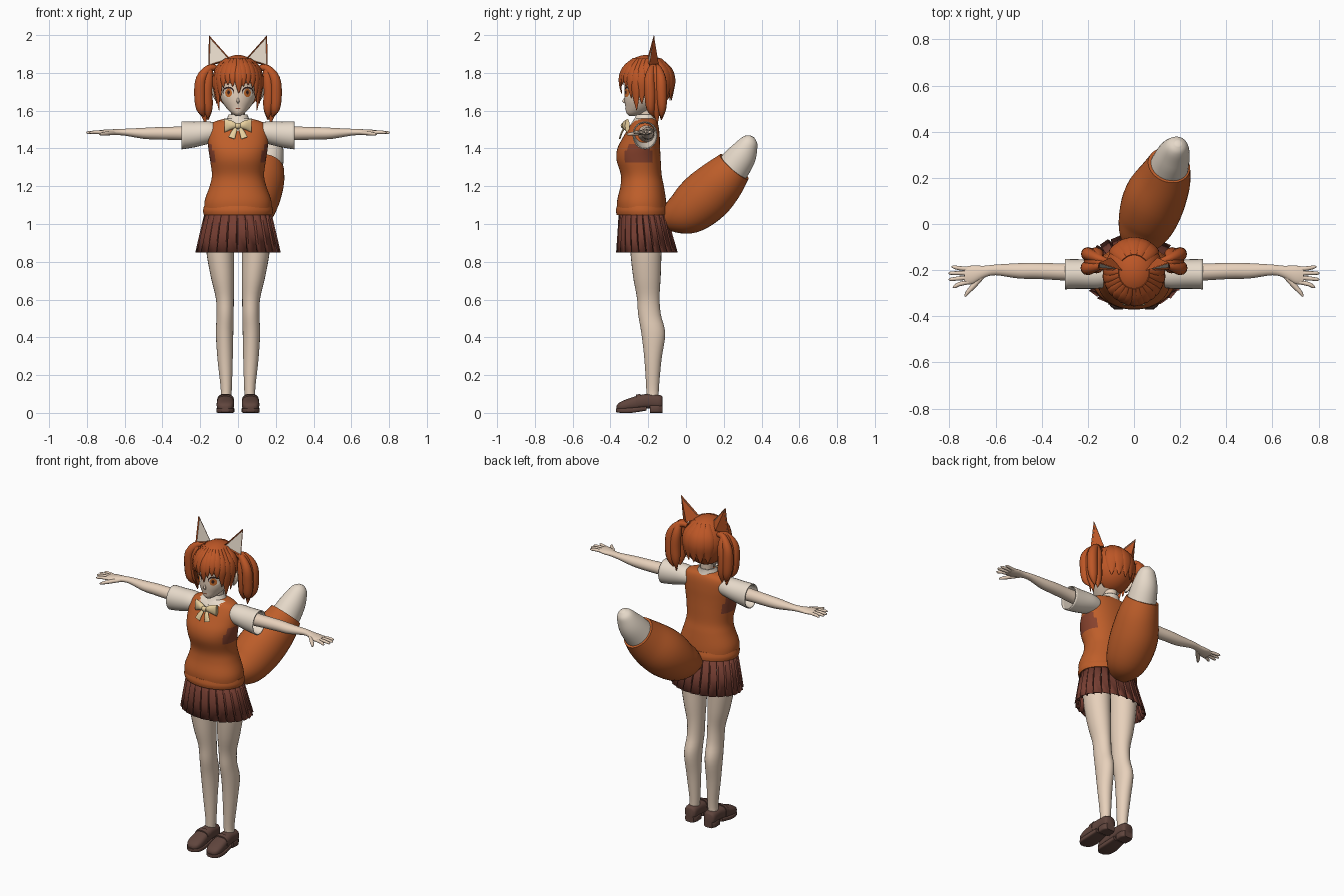
import bpy, bmesh
from math import sin, cos, pi, sqrt, radians
from mathutils import Vector
from mathutils.bvhtree import BVHTree

if "Cube" in bpy.data.objects:
    bpy.data.objects.remove(bpy.data.objects["Cube"])

X, Y, Z = Vector((1, 0, 0)), Vector((0, 1, 0)), Vector((0, 0, 1))


def material(name, *rgb):
    m = bpy.data.materials.new(name)
    m.use_nodes = True
    col = [((c / 255 + 0.055) / 1.055) ** 2.4 for c in rgb] + [1]
    m.diffuse_color = col
    m.node_tree.nodes["Principled BSDF"].inputs["Base Color"].default_value = col
    return m


HAIR = material("hair orange", 188, 86, 38)
VEST = material("vest orange", 190, 94, 42)
SKIN = material("skin", 236, 213, 191)
SHIRT = material("cream cloth", 232, 219, 203)
SKIRT = material("skirt maroon", 118, 62, 50)
SHOE = material("shoe brown", 96, 69, 61)
BOW = material("bow yellow", 232, 208, 158)
DARK = material("dark line", 50, 30, 28)
IRIS = material("amber", 205, 110, 45)
SHADE = material("underarm brown", 135, 66, 45)


def finish(name, bm, mat, mirror=False, angle=40, thick=0):
    """Turn a bmesh into an object with shading and modifiers."""
    bmesh.ops.recalc_face_normals(bm, faces=bm.faces)
    me = bpy.data.meshes.new(name)
    bm.to_mesh(me)
    bm.free()
    me.shade_smooth()
    me.set_sharp_from_angle(angle=radians(angle))
    me.materials.append(mat)
    ob = bpy.data.objects.new(name, me)
    bpy.context.collection.objects.link(ob)
    if thick:
        ob.modifiers.new("thickness", "SOLIDIFY").thickness = thick
    if mirror:
        ob.modifiers.new("mirror", "MIRROR").use_mirror_merge = False
    return ob


def resample(rings, steps):
    """Smooth curve through the ring values."""
    r = [Vector(q) for q in rings]
    out = []
    for i in range(len(r) - 1):
        p0, p1, p2, p3 = r[max(i - 1, 0)], r[i], r[i + 1], r[min(i + 2, len(r) - 1)]
        for k in range(steps):
            t = k / steps
            out.append(p1 + (p2 - p0) * (t / 2) + (p0 * 2 - p1 * 5 + p2 * 4 - p3) * (t * t / 2)
                       + (p1 * 3 - p0 - p2 * 3 + p3) * (t ** 3 / 2))
    return out + [r[-1]]


def loft(name, rings, mat, ref=X, axis=None, sides=24, steps=4, power=1, cap=True, **kw):
    """Skin over rings (x, y, z, half width along ref, other half width)."""
    rings = resample(rings, steps)
    bm = bmesh.new()
    rows = []
    for i, r in enumerate(rings):
        c = Vector(r[:3])
        t = axis or (Vector(rings[min(i + 1, len(rings) - 1)][:3]) - Vector(rings[max(i - 1, 0)][:3])).normalized()
        u = (ref - t * ref.dot(t)).normalized()
        v = t.cross(u)
        row = []
        for k in range(sides):
            a = 2 * pi * k / sides
            ca, sa = cos(a), sin(a)
            ca = abs(ca) ** power * (1 if ca > 0 else -1)
            sa = abs(sa) ** power * (1 if sa > 0 else -1)
            row.append(bm.verts.new(c + u * (ca * r[3]) + v * (sa * r[4])))
        rows.append(row)
    for a, b in zip(rows, rows[1:]):
        for k in range(sides):
            j = (k + 1) % sides
            bm.faces.new((a[k], a[j], b[j], b[k]))
    if cap:
        bm.faces.new(rows[0])
        bm.faces.new(rows[-1])
    return finish(name, bm, mat, **kw)


def paint(ob, mat, rule):
    ob.data.materials.append(mat)
    for p in ob.data.polygons:
        if rule(p.center, p.normal):
            p.material_index = len(ob.data.materials) - 1


# Legs and shoes
loft("legs", [(.068, -.177, .06, .03, .034), (.062, -.177, .12, .029, .033), (.068, -.175, .28, .04, .045),
              (.071, -.173, .42, .046, .063), (.068, -.193, .52, .045, .06), (.07, -.2, .61, .048, .06),
              (.082, -.207, .72, .062, .073), (.094, -.212, .86, .074, .083), (.092, -.212, 1, .078, .09)],
     SKIN, axis=Z, mirror=True)
loft("shoe_uppers", [(.065, -.125, .055, .026, .03), (.065, -.14, .058, .038, .037), (.065, -.2, .062, .04, .038),
                     (.066, -.25, .055, .044, .038), (.067, -.32, .04, .046, .03), (.067, -.355, .033, .035, .02),
                     (.067, -.367, .028, .015, .01)], SHOE, axis=Y, power=.75, mirror=True)
loft("shoe_soles", [(.067, -.37, .014, .018, .01), (.067, -.345, .013, .042, .013), (.067, -.29, .014, .048, .014),
                    (.066, -.21, .024, .04, .012)], SHOE, axis=Y, power=.4, mirror=True)
loft("shoe_heels", [(.065, -.19, .021, .038, .021), (.065, -.15, .021, .04, .021), (.065, -.125, .021, .028, .021)],
     SHOE, axis=Y, power=.4, mirror=True)
loft("shoe_straps", [(.066, -.265, .055, .046, .041), (.066, -.24, .06, .045, .041)], SHOE, axis=Y, power=.75,
     mirror=True)

# Pleated skirt: a saw-tooth outline flared downwards
bm = bmesh.new()
PLEATS = 24
rows = []
for z, cy, rx, ry in ((1.08, -.23, .172, .125), (.95, -.218, .203, .145), (.85, -.207, .226, .163)):
    row = []
    for i in range(PLEATS):
        for turn, k in ((0, 1), (.82, .97), (.9, .9)):
            a = 2 * pi * (i + turn) / PLEATS
            row.append(bm.verts.new((rx * k * sin(a), cy - ry * k * cos(a), z)))
    rows.append(row)
for a, b in zip(rows, rows[1:]):
    for k in range(len(a)):
        j = (k + 1) % len(a)
        bm.faces.new((a[k], a[j], b[j], b[k]))
finish("pleated_skirt", bm, SKIRT, angle=20, thick=.004)

# Vest with shirt showing at the neckline
vest = loft("vest", [(0, -.23, 1.05, .176, .13), (0, -.235, 1.12, .177, .13), (0, -.232, 1.2, .15, .115),
                     (0, -.237, 1.26, .138, .108), (0, -.251, 1.34, .148, .117), (0, -.25, 1.4, .157, .113),
                     (0, -.236, 1.46, .16, .097), (0, -.224, 1.51, .155, .08), (0, -.219, 1.54, .128, .066),
                     (0, -.218, 1.558, .07, .05)], VEST, axis=Z, sides=48, steps=5, power=.92)
paint(vest, SHADE, lambda c, n: abs(n.x) > .75 and 1.32 < c.z < 1.43)
paint(vest, SHIRT, lambda c, n: c.y < -.24 and c.z > 1.475 + abs(c.x))
loft("vest_hem", [(0, -.23, 1.048, .181, .137), (0, -.232, 1.07, .185, .139), (0, -.233, 1.095, .18, .133)],
     VEST, axis=Z, sides=48)
loft("shirt_collar", [(0, -.222, 1.53, .078, .07), (0, -.216, 1.56, .058, .056), (0, -.212, 1.58, .05, .05)],
     SHIRT, axis=Z, cap=False, thick=.006)
loft("neck", [(0, -.212, 1.5, .045, .045), (0, -.208, 1.56, .037, .038), (0, -.208, 1.64, .04, .042)], SKIN, axis=Z)
loft("sleeves", [(.11, -.217, 1.485, .055, .05), (.16, -.217, 1.483, .063, .06), (.23, -.217, 1.474, .064, .068),
                 (.298, -.217, 1.469, .066, .074)], SHIRT, ref=Y, axis=X, cap=False, mirror=True, thick=.006)

# Neck bow
loft("bow_loops", [(.006, -.322, 1.52, .012, .012), (.035, -.32, 1.524, .018, .024), (.072, -.31, 1.52, .012, .036)],
     BOW, ref=Y, axis=X, sides=16, mirror=True)
loft("bow_tails", [(.008, -.322, 1.515, .008, .005), (.022, -.34, 1.485, .014, .005), (.034, -.35, 1.455, .018, .004)],
     BOW, sides=12, mirror=True)
loft("bow_knot", [(-.014, -.33, 1.52, .01, .012), (0, -.332, 1.52, .014, .016), (.014, -.33, 1.52, .01, .012)],
     BOW, ref=Y, axis=X, sides=12)

# Arms and hands
loft("arms", [(.15, -.21, 1.478, .044, .044), (.3, -.208, 1.48, .037, .036), (.42, -.203, 1.48, .035, .033),
              (.5, -.203, 1.48, .033, .029), (.6, -.199, 1.486, .023, .018), (.65, -.207, 1.486, .026, .016),
              (.7, -.22, 1.485, .04, .015), (.735, -.223, 1.485, .037, .011)], SKIN, ref=Y, axis=X, mirror=True)
for finger, y0, y1, tip in (("index", -.251, -.272, .785), ("middle", -.232, -.24, .803),
                            ("ring", -.213, -.213, .803), ("little", -.196, -.186, .79)):
    loft(finger + "_fingers", [(.715, y0, 1.485, .01, .009), (.76, (y0 + y1) / 2, 1.486, .009, .009),
                               (tip - .008, y1, 1.484, .007, .007), (tip, y1, 1.484, .003, .003)],
         SKIN, ref=Y, sides=10, steps=2, mirror=True)
loft("thumbs", [(.655, -.222, 1.483, .012, .011), (.69, -.262, 1.48, .012, .011), (.72, -.295, 1.476, .009, .009),
                (.732, -.314, 1.475, .004, .004)], SKIN, ref=Y, sides=10, mirror=True)

# Head, nose and side ears
head = loft("head", [(0, -.285, 1.572, .01, .014), (0, -.266, 1.588, .036, .05), (0, -.24, 1.62, .066, .081),
                     (0, -.222, 1.66, .09, .104), (0, -.21, 1.72, .103, .116), (0, -.205, 1.78, .105, .117),
                     (0, -.205, 1.84, .08, .09), (0, -.205, 1.87, .03, .04)], SKIN, axis=Z, sides=32)
loft("nose", [(0, -.322, 1.668, .004, .004), (0, -.33, 1.65, .007, .008), (0, -.32, 1.638, .004, .004)],
     SKIN, axis=Z, sides=10)
loft("side_ears", [(.112, -.2, 1.65, .006, .01), (.124, -.197, 1.68, .01, .02), (.13, -.19, 1.715, .008, .02),
                   (.122, -.19, 1.735, .004, .008)], SKIN, axis=Z, sides=12, mirror=True)

tree = BVHTree.FromPolygons([v.co for v in head.data.vertices], [p.vertices[:] for p in head.data.polygons])


def decal(name, x, z, w, h, lift, mat, mirror=True):
    """Thin oval plate laid onto the face."""
    bm = bmesh.new()

    def spot(px, pz):
        hit = tree.ray_cast(Vector((px, -1, pz)), Y)[0]
        return bm.verts.new(hit - Y * lift)
    rim = [spot(x + w * cos(k * pi / 10), z + h * sin(k * pi / 10)) for k in range(20)]
    mid = spot(x, z)
    for k in range(20):
        bm.faces.new((mid, rim[k - 1], rim[k]))
    ob = finish(name, bm, mat, mirror=mirror)
    if ob.data.polygons[0].normal.y > 0:
        ob.data.flip_normals()


decal("eyelashes", .051, 1.701, .031, .026, .002, DARK)
decal("eye_whites", .051, 1.694, .027, .024, .004, SHIRT)
decal("irises", .05, 1.694, .018, .023, .006, IRIS)
decal("pupils", .05, 1.697, .007, .011, .008, DARK)
decal("eyebrows", .052, 1.748, .026, .004, .003, HAIR)
decal("mouth", 0, 1.612, .013, .003, .003, SHADE, mirror=False)

# Hair cap, open over the face
HC, HW, HD, HH = Vector((0, -.207, 1.75)), .128, .142, .145
bm = bmesh.new()
bmesh.ops.create_uvsphere(bm, u_segments=40, v_segments=24, radius=1)
for v in bm.verts:
    v.co = HC + Vector((v.co.x * HW, v.co.y * HD, v.co.z * HH))
gone = [f for f in bm.faces if f.calc_center_median().y < -.2 and f.calc_center_median().z < 1.79]
bmesh.ops.delete(bm, geom=gone, context="FACES")
finish("hair_cap", bm, HAIR, thick=.006)


def lock(name, angle, tip, width, mirror):
    """Pointed strand hanging down over the cap at an angle from the front."""
    a = radians(angle)
    rings = []
    for t, w in ((0, .4), (.25, .9), (.5, 1), (.75, .7), (1, .06)):
        z = 1.875 + (tip - 1.875) * t
        k = sqrt(1 - ((z - HC.z) / HH) ** 2) if z > HC.z else 1 - (HC.z - z) * .9
        rings.append((HW * k * sin(a), HC.y - HD * k * cos(a), z, width * w, .009 * w + .001))
    loft(name, rings, HAIR, ref=Vector((cos(a), sin(a), 0)), sides=10, steps=3, mirror=mirror)


lock("fringe_centre", 2, 1.69, .024, False)
for i, (angle, tip, width) in enumerate(((13, 1.725, .022), (25, 1.735, .024), (38, 1.72, .024), (51, 1.665, .024),
                                         (64, 1.6, .026), (78, 1.635, .026), (92, 1.72, .026))):
    lock("fringe_locks_%d" % (i + 1), angle, tip, width, True)
for i in range(5):
    lock("nape_lock_%d" % (i + 1), 140 + 20 * i, 1.655, .035, False)

# Side ponytails made of overlapping strands
for i, (dx, dy, end) in enumerate(((0, 0, 1.53), (.014, -.03, 1.57), (.012, .03, 1.56), (-.022, -.022, 1.56),
                                   (-.022, .03, 1.55))):
    loft("ponytail_strands_%d" % (i + 1),
         [(.108, -.165, 1.822, .012, .014), (.15, -.165 + dy * .5, 1.825, .018, .02),
          (.18 + dx, -.163 + dy, 1.77, .027, .028), (.187 + dx, -.16 + dy, 1.69, .03, .031),
          (.182 + dx, -.157 + dy, 1.61, .022, .025), (.172 + dx * .6, -.152 + dy * .7, end, .002, .003)],
         HAIR, ref=Y, sides=12, mirror=True)

# Fox ears: pyramids with an inset cream front
bm = bmesh.new()
outer, inner, back, tip = [bm.verts.new(p) for p in ((.157, -.195, 1.838), (.042, -.205, 1.875), (.1, -.145, 1.85),
                                                     (.154, -.17, 2))]
front = bm.faces.new((outer, inner, tip))
for trio in ((inner, back, tip), (back, outer, tip), (inner, outer, back)):
    bm.faces.new(trio)
bmesh.ops.recalc_face_normals(bm, faces=bm.faces)
bmesh.ops.inset_region(bm, faces=[front], thickness=.009, depth=-.006)
front.material_index = 1
finish("fox_ears", bm, HAIR, mirror=True, angle=20).data.materials.append(SHIRT)

# Bushy tail with a pale tip
loft("tail", [(.01, -.115, 1.02, .055, .05), (.03, -.055, 1.04, .1, .095), (.058, .02, 1.075, .127, .128),
              (.09, .11, 1.15, .135, .14), (.13, .19, 1.23, .117, .125), (.152, .255, 1.303, .093, .1)], VEST, sides=32)
loft("tail_tip", [(.15, .24, 1.285, .086, .09), (.17, .295, 1.36, .073, .078), (.184, .328, 1.42, .055, .055),
                  (.19, .342, 1.448, .038, .038), (.192, .35, 1.463, .014, .014)], SHIRT, sides=32)
